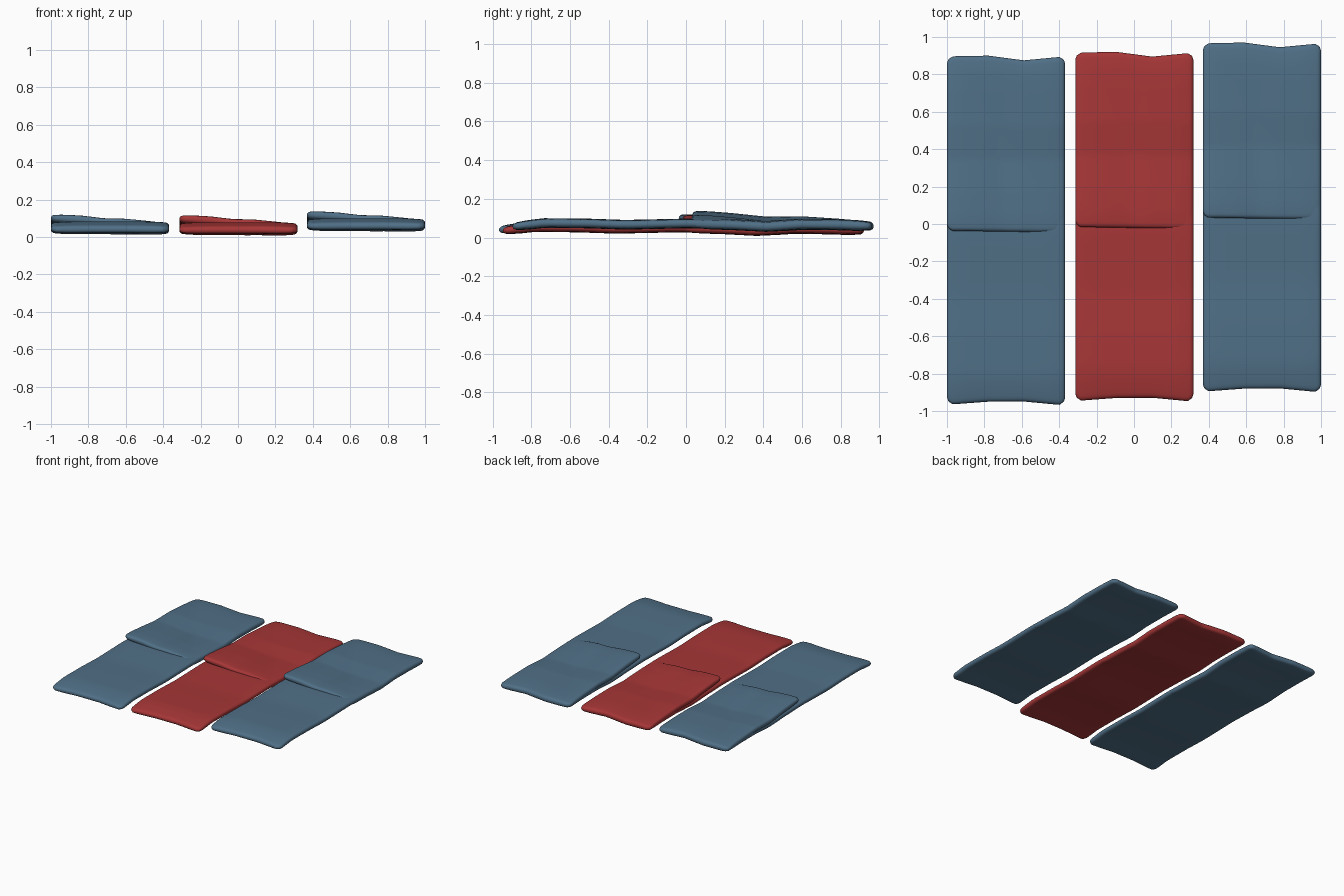
import bpy, bmesh

if "Cube" in bpy.data.objects:
    bpy.data.objects.remove(bpy.data.objects["Cube"])

def mat(name, c):
    m = bpy.data.materials.new(name)
    m.diffuse_color = (*c, 1)
    m.use_nodes = True
    m.node_tree.nodes["Principled BSDF"].inputs["Base Color"].default_value = m.diffuse_color
    return m

blue = mat("slate blue", (0.080, 0.160, 0.240))
red = mat("dull red", (0.385, 0.037, 0.038))

def interp(pts, t):
    """Piecewise linear profile lookup."""
    if t <= pts[0][0]:
        return pts[0][1]
    for (a, va), (b, vb) in zip(pts, pts[1:]):
        if t <= b:
            return va + (vb - va) * (t - a) / (b - a)
    return pts[-1][1]

def stations(length, n):
    """Positions along a side, packed closely near both ends for the rounded rim."""
    rim = [0, .001, .004, .010, .018, .03, .05, .075, .10]
    mid = [.10 + (length - .20) * i / n for i in range(1, n)]
    return rim + mid + [length - r for r in reversed(rim)]

def swell(d):
    """Pillow cross-section: steep rounded rim, then a gentle crown."""
    a, b = 1 - min(d / .022, 1), 1 - min(d / .11, 1)
    return .72 * max(0, 1 - a ** 2.5) ** .45 + .28 * (1 - b * b)

W = .632
END_BACK = [(0, -.006), (.06, .002), (.35, .005), (.65, -.02), (.95, -.002), (1, -.008)]
END_FRONT = [(0, .002), (.05, -.005), (.35, .009), (.65, .010), (.95, -.008), (1, 0)]

def cushion(name, material, x, cy, z, y0, y1, front, back, centre, half):
    """Soft slab: two pillowed sheets sharing a rim, following the height rule centre(u, v, y)."""
    L = y1 - y0
    xs, ys = stations(W, 18), stations(L, 36)
    bm = bmesh.new()
    sheets = {}
    nx, ny = len(xs), len(ys)
    for s in (1, -1):
        for i, a in enumerate(xs):
            for j, b in enumerate(ys):
                rim = i in (0, nx - 1) or j in (0, ny - 1)
                if rim and s < 0:
                    sheets[s, i, j] = sheets[1, i, j]
                    continue
                u, v = a / W, b / L
                dx, dy = min(a, W - a), min(b, L - b)
                # round the corners in plan
                pull = .008 * max(0, 1 - dx / .03) * max(0, 1 - dy / .03)
                px = a + (pull if u < .5 else -pull)
                py = y0 + b + (pull if v < .5 else -pull)
                py += (1 - v) * interp(front, u) + v * interp(back, u)
                pz = centre(u, v, py) + s * half * swell(dx) * swell(dy)
                sheets[s, i, j] = bm.verts.new((x - W / 2 + px, cy + py, z + pz))
    for s in (1, -1):
        for i in range(nx - 1):
            for j in range(ny - 1):
                q = [sheets[s, i, j], sheets[s, i + 1, j], sheets[s, i + 1, j + 1], sheets[s, i, j + 1]]
                bm.faces.new(q if s > 0 else q[::-1])
    me = bpy.data.meshes.new(name)
    bm.to_mesh(me)
    bm.free()
    for p in me.polygons:
        p.use_smooth = True
    me.materials.append(material)
    ob = bpy.data.objects.new(name, me)
    bpy.context.collection.objects.link(ob)

# lengthwise sag of the mat and of the cover lying on it
MAT_Z = [(-.93, .040), (-.77, .058), (-.55, .056), (-.35, .049), (-.03, .056),
         (.2, .049), (.38, .040), (.56, .051), (.75, .050), (.93, .042)]
COVER_Z = [(0, .053), (.2, .048), (.38, .039), (.56, .051), (.75, .049), (.93, .042)]
COVER_FRONT = [(0, .002), (.04, -.003), (1, -.013)]

def mat_height(u, v, y):
    return interp(MAT_Z, y)

def cover_height(u, v, y):
    # front left corner is lifted along a diagonal crease
    ripple = interp([(0, 0), (.27, .003), (.45, -.002), (.63, .005), (1, 0)], u)
    return interp(COVER_Z, y) + .050 * max(0, 1 - u - v) + ripple * (1 - v)

# three bedrolls side by side
for side, x, cy, z, m in (("left", -.684, -.033, 0, blue),
                          ("middle", .002, -.013, -.004, red),
                          ("right", .684, .037, .017, blue)):
    cushion(side + "_mat", m, x, cy, z, -.926, .922, END_FRONT, END_BACK, mat_height, .025)
    cushion(side + "_cover", m, x, cy, z, .0, .928, COVER_FRONT, END_BACK, cover_height, .028)
